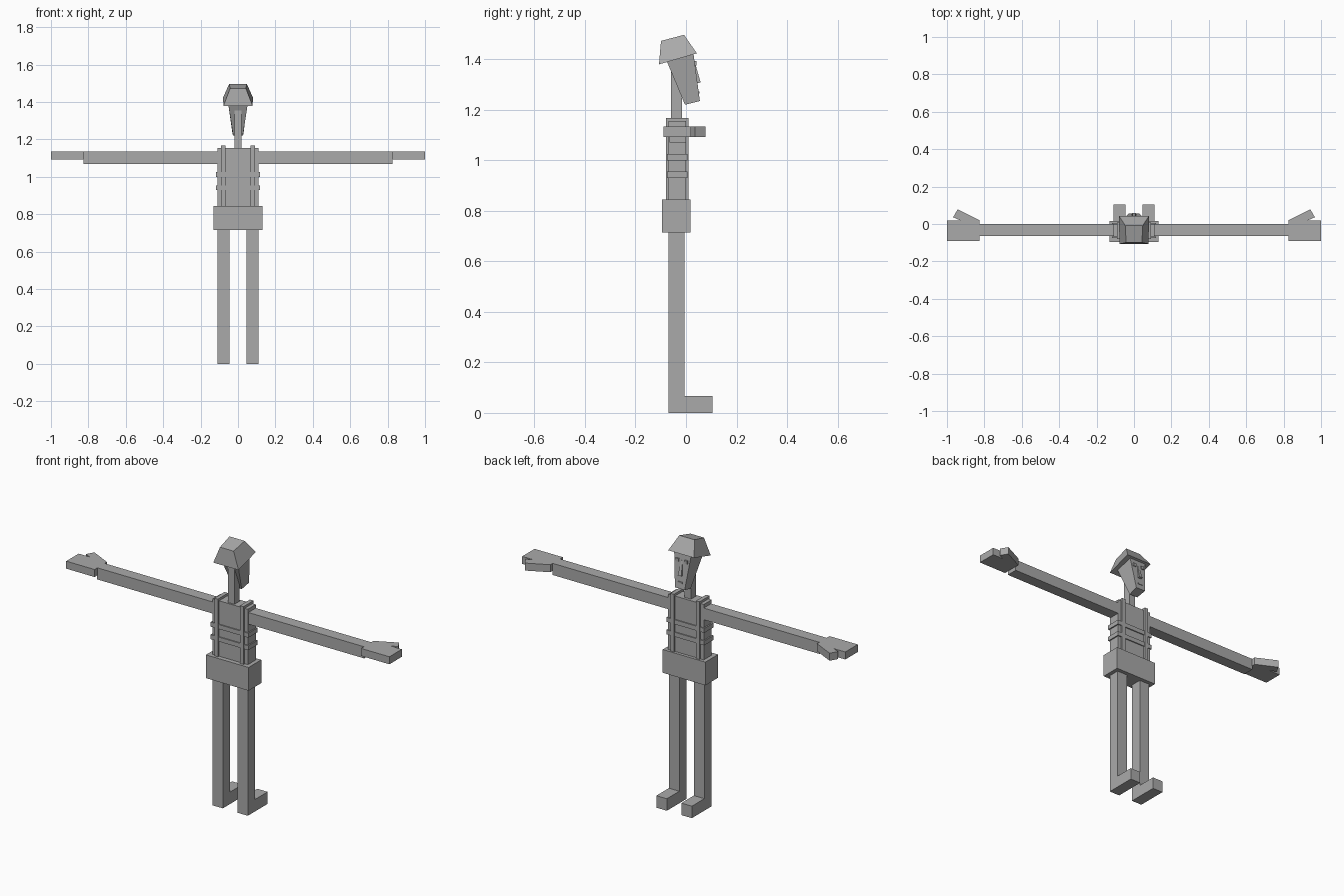
import bpy, bmesh
from mathutils import Vector

cube = bpy.data.objects.get("Cube")
if cube:
    bpy.data.objects.remove(cube, do_unlink=True)

grey = bpy.data.materials.new("plain grey")
grey.use_nodes = True
grey.diffuse_color = (0.4, 0.4, 0.4, 1)
grey.node_tree.nodes["Principled BSDF"].inputs["Base Color"].default_value = (0.4, 0.4, 0.4, 1)


def finish(name, bm):
    bmesh.ops.recalc_face_normals(bm, faces=bm.faces)
    mesh = bpy.data.meshes.new(name)
    bm.to_mesh(mesh)
    bm.free()
    mesh.materials.append(grey)
    obj = bpy.data.objects.new(name, mesh)
    bpy.context.collection.objects.link(obj)
    return obj


def loft(name, bottom, top):
    """Solid between two matching outlines."""
    bm = bmesh.new()
    a = [bm.verts.new(p) for p in bottom]
    b = [bm.verts.new(p) for p in top]
    bm.faces.new(a)
    bm.faces.new(b)
    for i in range(len(a)):
        j = (i + 1) % len(a)
        bm.faces.new((a[i], a[j], b[j], b[i]))
    return finish(name, bm)


def box(name, x, y, z):
    ring = [(x[0], y[0]), (x[1], y[0]), (x[1], y[1]), (x[0], y[1])]
    return loft(name, [(*p, z[0]) for p in ring], [(*p, z[1]) for p in ring])


def section(back, front, back_w, front_w):
    """Symmetric four-sided outline through a back and a front (y, z) point."""
    return [(-back_w, *back), (back_w, *back), (front_w, *front), (-front_w, *front)]


# Trunk
box("torso", (-0.11, 0.11), (-0.07, 0.0), (0.84, 1.155))
box("hips", (-0.132, 0.132), (-0.095, 0.017), (0.715, 0.845))
box("neck", (-0.02, 0.02), (-0.06, -0.015), (1.15, 1.39))
for name, low in (("lower_band", 0.93), ("upper_band", 1.0)):
    box(name, (-0.117, 0.117), (-0.076, 0.006), (low, low + 0.025))

# Head and helmet, both tilted back
loft("head", section((-0.004, 1.22), (0.055, 1.235), 0.026, 0.03),
     section((-0.075, 1.39), (0.03, 1.42), 0.052, 0.052))
loft("helmet", section((-0.107, 1.38), (0.043, 1.424), 0.078, 0.08),
     section((-0.099, 1.473), (-0.008, 1.497), 0.042, 0.047))

# Face features
loft("nose", section((0.035, 1.305), (0.058, 1.308), 0.011, 0.011),
     section((0.028, 1.385), (0.036, 1.386), 0.004, 0.004))
box("mouth", (-0.014, 0.014), (0.04, 0.054), (1.265, 1.273))

# Limbs and details on each side
for side, s in (("left", 1), ("right", -1)):
    box(side + "_eye", (s * 0.018, s * 0.036), (0.025, 0.041), (1.375, 1.393))
    box(side + "_strap", (s * 0.068, s * 0.09), (-0.08, 0.009), (0.84, 1.168))
    box(side + "_arm", (s * 0.11, s * 0.826), (-0.065, 0.0), (1.07, 1.135))
    # L-shaped leg and foot
    profile = [(-0.07, 0), (0.105, 0), (0.105, 0.067), (-0.005, 0.067), (-0.005, 0.72), (-0.07, 0.72)]
    loft(side + "_leg", [(s * 0.045, *p) for p in profile], [(s * 0.11, *p) for p in profile])
    # Mitten hand with thumb
    hand = [(0.825, -0.09), (1.0, -0.09), (1.0, 0.02), (0.93, 0.02), (0.967, 0.036), (0.943, 0.078), (0.825, 0.02)]
    loft(side + "_hand", [(s * x, y, 1.093) for x, y in hand], [(s * x, y, 1.135) for x, y in hand])
